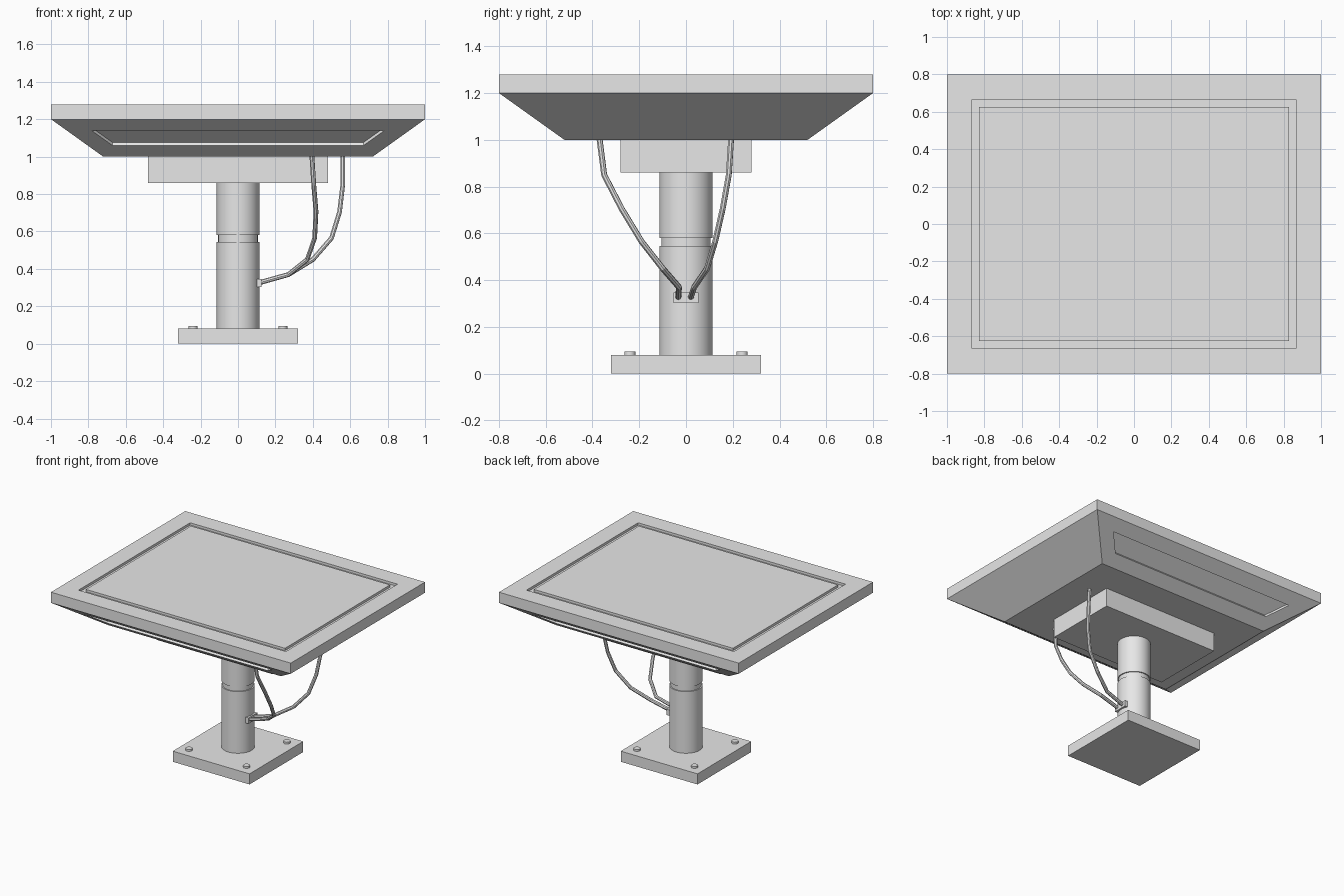
import bpy, bmesh, math
from mathutils import Vector

cube = bpy.data.objects.get("Cube")
if cube:
    bpy.data.objects.remove(cube, do_unlink=True)

grey = bpy.data.materials.new("plain_grey")
grey.use_nodes = True
grey.diffuse_color = (0.8, 0.8, 0.8, 1)
grey.node_tree.nodes["Principled BSDF"].inputs["Base Color"].default_value = (0.8, 0.8, 0.8, 1)


def add_object(name, data):
    obj = bpy.data.objects.new(name, data)
    bpy.context.collection.objects.link(obj)
    data.materials.append(grey)
    return obj


def finish(name, bm):
    bmesh.ops.recalc_face_normals(bm, faces=bm.faces)
    mesh = bpy.data.meshes.new(name)
    bm.to_mesh(mesh)
    bm.free()
    return add_object(name, mesh)


def loft(sections, sides=4, centre=(0, 0)):
    """Stack of rings (half x, half y, z), capped at both ends."""
    bm = bmesh.new()
    scale = math.sqrt(2) if sides == 4 else 1
    rings = []
    for hx, hy, z in sections:
        ring = []
        for i in range(sides):
            a = math.tau * (i + 0.5) / sides
            ring.append(bm.verts.new((centre[0] + hx * scale * math.cos(a),
                                      centre[1] + hy * scale * math.sin(a), z)))
        rings.append(ring)
    for lower, upper in zip(rings, rings[1:]):
        for i in range(sides):
            j = (i + 1) % sides
            bm.faces.new((lower[i], lower[j], upper[j], upper[i]))
    bm.faces.new(rings[0][::-1])
    bm.faces.new(rings[-1])
    bmesh.ops.recalc_face_normals(bm, faces=bm.faces)
    return bm


def box(name, hx, hy, z0, z1):
    return finish(name, loft([(hx, hy, z0), (hx, hy, z1)]))


def lathe(name, profile, sides, centre=(0, 0)):
    obj = finish(name, loft([(r, r, z) for r, z in profile], sides, centre))
    bpy.ops.object.select_all(action='DESELECT')
    obj.select_set(True)
    bpy.context.view_layer.objects.active = obj
    bpy.ops.object.shade_smooth_by_angle(angle=math.radians(35))
    return obj


# Base plate with four bolts
box("base_plate", 0.32, 0.32, 0, 0.08)
for x in (-0.24, 0.24):
    for y in (-0.24, 0.24):
        lathe("base_bolt", [(0.024, 0.075), (0.024, 0.094)], 16, (x, y))

# Column with a narrow swivel groove
lathe("column", [(0.114, 0.08), (0.114, 0.545), (0.106, 0.545),
                 (0.106, 0.58), (0.114, 0.58), (0.114, 0.86)], 40)

# Mounting block under the housing
box("mounting_block", 0.48, 0.28, 0.86, 1.0)

# Tapered housing with a recessed slot on the front and back slopes
bm = loft([(0.72, 0.52, 1.0), (1, 0.8, 1.2)])
slopes = [f for f in bm.faces if abs(f.normal.y) > 0.3]
bmesh.ops.inset_individual(bm, faces=slopes, thickness=0.103, use_even_offset=True)
bmesh.ops.inset_individual(bm, faces=slopes, thickness=0, depth=-0.02)
finish("housing", bm)

# Display slab with a groove around the screen
finish("display_slab", loft([(1, 0.8, 1.2), (1, 0.8, 1.28), (0.865, 0.665, 1.28),
                             (0.865, 0.665, 1.262), (0.83, 0.626, 1.262),
                             (0.83, 0.626, 1.28)]))

# Cable socket on the side of the column
socket = box("cable_socket", 0.018, 0.053, 0.303, 0.347)
socket.location.x = 0.107


# Cables from the socket up into the housing
def cable(name, points):
    curve = bpy.data.curves.new(name, 'CURVE')
    curve.dimensions = '3D'
    curve.bevel_depth = 0.013
    curve.bevel_resolution = 2
    curve.use_fill_caps = True
    spline = curve.splines.new('POLY')
    spline.points.add(len(points) - 1)
    for p, co in zip(spline.points, points):
        p.co = (*co, 1)
    spline.use_smooth = False
    add_object(name, curve)


cable("front_cable", [(0.11, -0.033, 0.325), (0.27, -0.03, 0.37), (0.37, -0.1, 0.45),
                      (0.41, -0.19, 0.565), (0.417, -0.275, 0.705),
                      (0.405, -0.35, 0.85), (0.395, -0.37, 1.005)])
cable("back_cable", [(0.11, 0.02, 0.325), (0.27, 0.035, 0.37), (0.4, 0.09, 0.45),
                     (0.5, 0.125, 0.565), (0.543, 0.157, 0.705),
                     (0.56, 0.183, 0.85), (0.56, 0.193, 1.005)])
